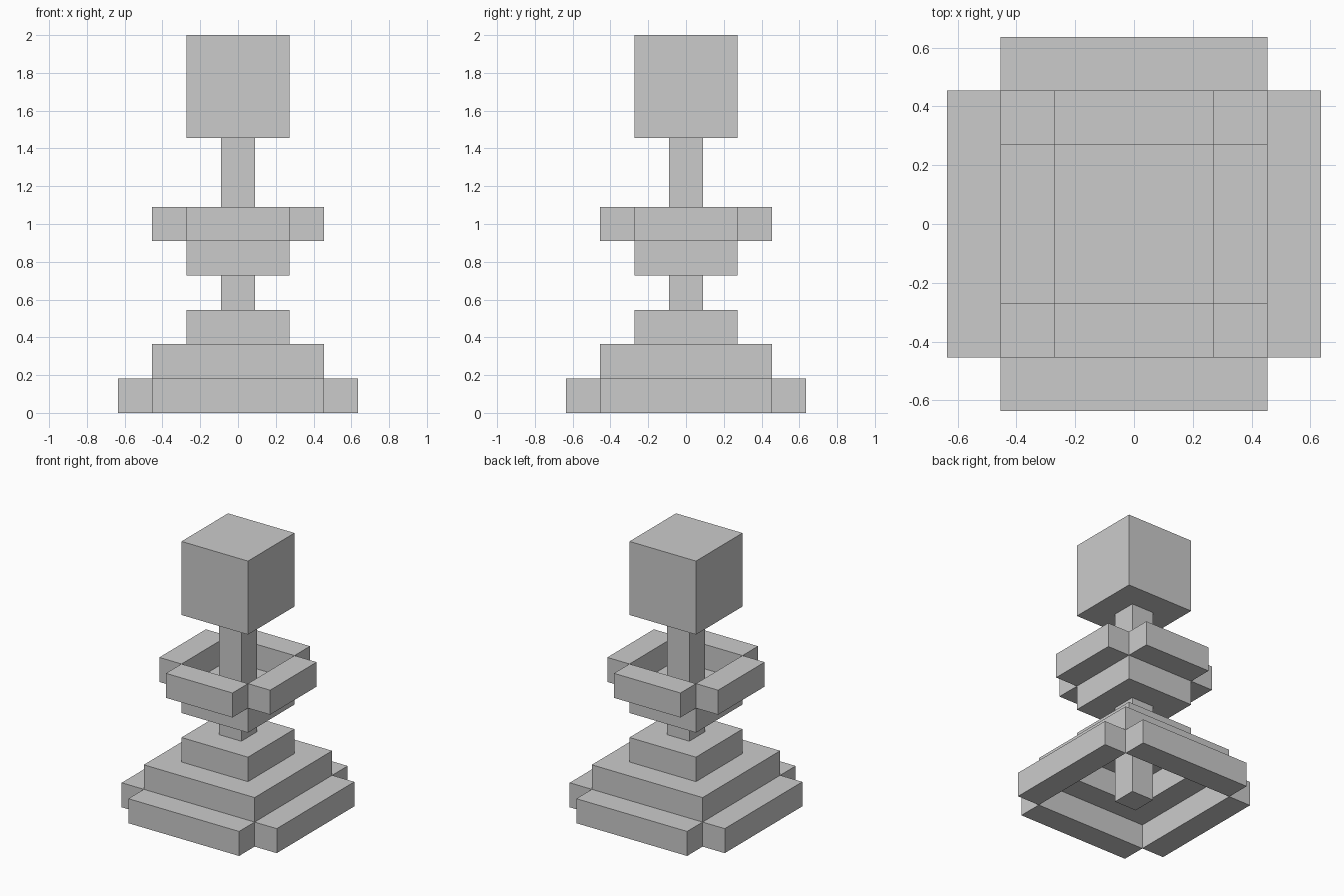
import bpy
import bmesh

if "Cube" in bpy.data.objects:
    bpy.data.objects.remove(bpy.data.objects["Cube"])

U = 2 / 11  # the whole model sits on an 11-step block grid


def add_object(name, bm):
    bmesh.ops.recalc_face_normals(bm, faces=bm.faces)
    mesh = bpy.data.meshes.new(name)
    bm.to_mesh(mesh)
    bm.free()
    obj = bpy.data.objects.new(name, mesh)
    bpy.context.collection.objects.link(obj)
    return obj


def block(name, size, z0, z1, x=0, y=0):
    """Box with (width, depth) in grid steps, centred on x, y."""
    bm = bmesh.new()
    bmesh.ops.create_cube(bm, size=1)
    for v in bm.verts:
        v.co.x = (v.co.x * size[0] + x) * U
        v.co.y = (v.co.y * size[1] + y) * U
        v.co.z = (z0 if v.co.z < 0 else z1) * U
    return add_object(name, bm)


def bar_ring(name, length, z0, z1):
    """Four bars around an open square, with the corners left out."""
    off = (length + 1) / 2
    for side, s in (("right", 1), ("left", -1)):
        block(f"{name}_{side}", (1, length), z0, z1, x=s * off)
    for side, s in (("back", 1), ("front", -1)):
        block(f"{name}_{side}", (length, 1), z0, z1, y=s * off)


def square_frame(name, outer, inner, z0, z1):
    """Square ring with a square hole: one cross-section swept round 4 corners."""
    bm = bmesh.new()
    profile = [(outer, z0), (outer, z1), (inner, z1), (inner, z0)]
    corners = [(1, 1), (-1, 1), (-1, -1), (1, -1)]
    rings = [[bm.verts.new((cx * w / 2 * U, cy * w / 2 * U, z * U))
              for w, z in profile] for cx, cy in corners]
    for i in range(4):
        a, b = rings[i], rings[(i + 1) % 4]
        for j in range(4):
            k = (j + 1) % 4
            bm.faces.new((a[j], b[j], b[k], a[k]))
    return add_object(name, bm)


# Stepped hollow base
bar_ring("base_bar", 5, 0, 1)
square_frame("base_step", 5, 3, 1, 2)
block("base_cap", (3, 3), 2, 3)

# Central post running from the ground to the head
block("post", (1, 1), 0, 8)

# Open collar part-way up the post
block("collar_plate", (3, 3), 4, 5)
bar_ring("collar_bar", 3, 5, 6)

# Cube on top
block("head", (3, 3), 8, 11)
